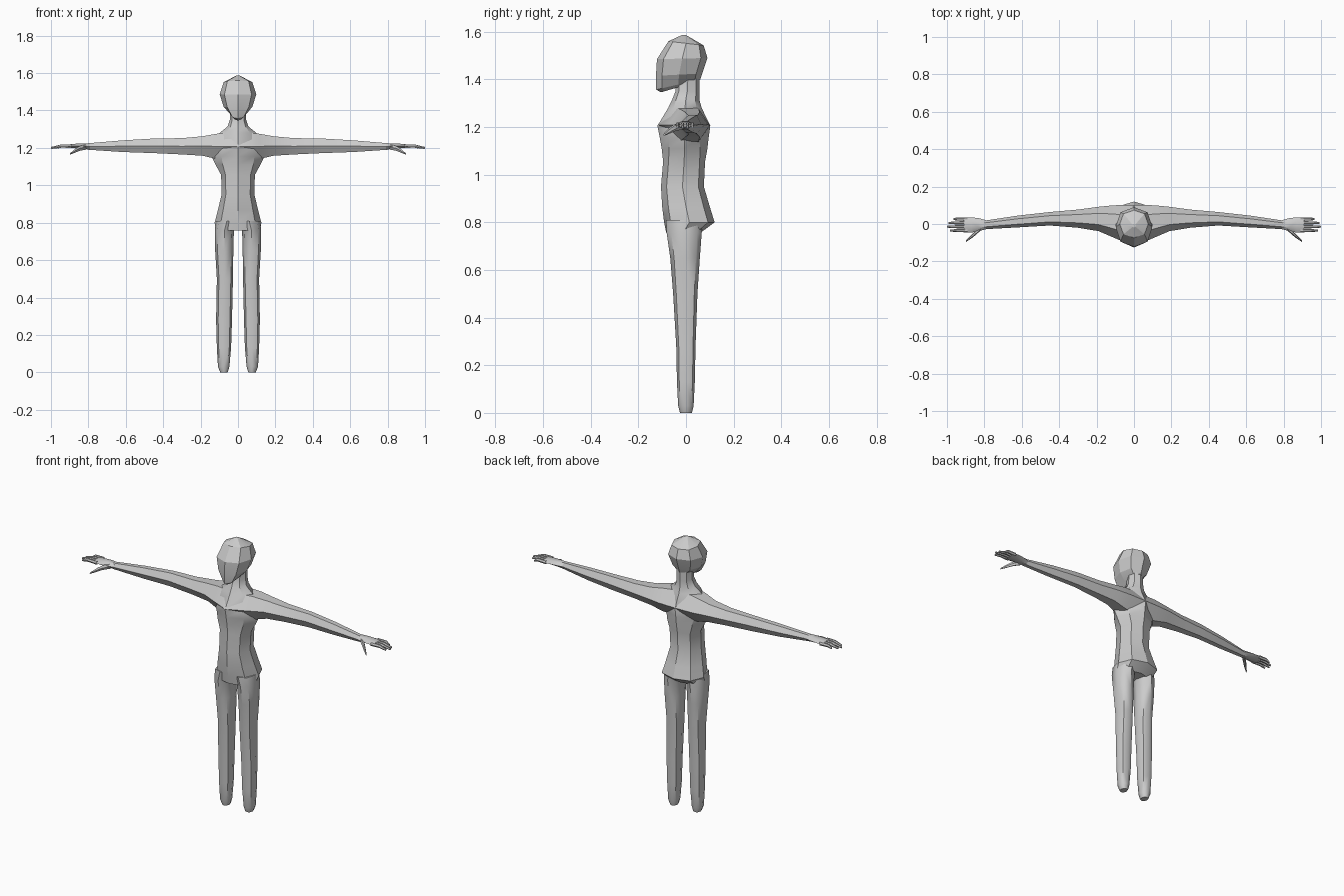
import bpy
import bmesh
import math

cube = bpy.data.objects.get("Cube")
if cube:
    bpy.data.objects.remove(cube, do_unlink=True)

GREY = (0.6, 0.6, 0.6, 1.0)
clay = bpy.data.materials.new("plain grey")
clay.use_nodes = True
clay.diffuse_color = GREY
clay.node_tree.nodes["Principled BSDF"].inputs["Base Color"].default_value = GREY


def octagon(x, half, front, back, z_front, z_back, corner=0.74):
    """Eight-sided ring around the vertical axis, tilted from front to back."""
    steps = [(0, -1), (corner, -corner), (1, 0), (corner, corner),
             (0, 1), (-corner, corner), (-1, 0), (-corner, -corner)]
    middle, depth = (front + back) / 2, (back - front) / 2
    ring = []
    for sx, sy in steps:
        t = (sy + 1) / 2
        ring.append((x + half * sx, middle + depth * sy,
                     z_front + (z_back - z_front) * t))
    return ring


def hexagon(x, front, back, low, high):
    """Six-sided ring across the arm, with ridges at front and back."""
    inset = (back - front) * 0.27
    ridge = (low + high) / 2
    return [(x, front, ridge), (x, front + inset, high), (x, back - inset, high),
            (x, back, ridge), (x, back - inset, low), (x, front + inset, low)]


def loft(name, rings, cap_start=True, cap_end=True, mirror=False, angle=30):
    """Skin a row of rings into one object."""
    bm = bmesh.new()
    rows = [[bm.verts.new(p) for p in ring] for ring in rings]
    count = len(rows[0])
    for a, b in zip(rows, rows[1:]):
        for i in range(count):
            j = (i + 1) % count
            bm.faces.new((a[i], a[j], b[j], b[i]))
    if cap_start:
        bm.faces.new(rows[0])
    if cap_end:
        bm.faces.new(rows[-1])
    bmesh.ops.recalc_face_normals(bm, faces=bm.faces)
    # An open first ring can confuse the recalculation: check the volume sign
    if bm.calc_volume(signed=True) < 0:
        bmesh.ops.reverse_faces(bm, faces=bm.faces)
    mesh = bpy.data.meshes.new(name)
    bm.to_mesh(mesh)
    bm.free()
    mesh.materials.append(clay)
    obj = bpy.data.objects.new(name, mesh)
    bpy.context.collection.objects.link(obj)
    bpy.ops.object.select_all(action="DESELECT")
    obj.select_set(True)
    bpy.context.view_layer.objects.active = obj
    bpy.ops.object.shade_smooth_by_angle(angle=math.radians(angle))
    if mirror:
        modifier = obj.modifiers.new("mirror", "MIRROR")
        modifier.use_axis[0] = True
    return obj


# Torso and neck: height, half width, front, back, corner fullness
torso = [
    (0.757, 0.118, -0.083, 0.062, 0.74),
    (0.800, 0.125, -0.092, 0.120, 0.74),
    (0.865, 0.108, -0.100, 0.100, 0.74),
    (0.950, 0.088, -0.105, 0.075, 0.74),
    (1.055, 0.090, -0.096, 0.080, 0.74),
    (1.110, 0.120, -0.102, 0.090, 0.68),
    (1.155, 0.142, -0.110, 0.095, 0.62),
    (1.205, 0.140, -0.120, 0.102, 0.60),
    (1.280, 0.098, -0.075, 0.066, 0.66),
    (1.315, 0.055, -0.058, 0.056, 0.72),
    (1.350, 0.044, -0.044, 0.056, 0.72),
    (1.410, 0.044, -0.040, 0.056, 0.72),
]
loft("torso_and_neck", [octagon(0, w, f, b, z, z, k) for z, w, f, b, k in torso])

# Head: half width, front, back, front height, back height
head = [
    (0.022, -0.105, 0.030, 1.346, 1.385),
    (0.040, -0.125, 0.060, 1.357, 1.400),
    (0.077, -0.126, 0.068, 1.415, 1.425),
    (0.098, -0.122, 0.090, 1.485, 1.490),
    (0.076, -0.074, 0.074, 1.560, 1.543),
    (0.010, -0.018, 0.000, 1.586, 1.586),
]
loft("head", [octagon(0, *row) for row in head], angle=20)

# Legs: height, inner side, outer side, front, back
leg = [
    (0.810, 0.000, 0.118, -0.084, 0.068),
    (0.755, 0.022, 0.124, -0.081, 0.066),
    (0.650, 0.025, 0.122, -0.066, 0.058),
    (0.500, 0.027, 0.113, -0.054, 0.048),
    (0.280, 0.032, 0.117, -0.041, 0.040),
    (0.130, 0.037, 0.113, -0.038, 0.037),
    (0.030, 0.046, 0.107, -0.033, 0.032),
    (0.000, 0.055, 0.095, -0.025, 0.025),
]
loft("legs", [octagon((i + o) / 2, (o - i) / 2, f, b, z, z) for z, i, o, f, b in leg],
     mirror=True, angle=50)

# Arms: distance out, front, back, underside, top
arm = [
    (0.00, -0.120, 0.102, 1.130, 1.285),
    (0.11, -0.072, 0.100, 1.140, 1.276),
    (0.19, -0.038, 0.092, 1.158, 1.262),
    (0.30, -0.020, 0.077, 1.165, 1.252),
    (0.45, -0.008, 0.064, 1.172, 1.250),
    (0.62, -0.018, 0.045, 1.178, 1.240),
    (0.80, -0.028, 0.018, 1.190, 1.225),
]
loft("arms", [hexagon(*row) for row in arm], cap_start=False, mirror=True, angle=40)

# Palms
palm = [
    (0.79, -0.028, 0.020, 1.190, 1.225),
    (0.83, -0.038, 0.031, 1.196, 1.224),
    (0.87, -0.046, 0.036, 1.198, 1.222),
    (0.91, -0.045, 0.036, 1.200, 1.218),
]
loft("palms", [hexagon(*row) for row in palm], mirror=True, angle=40)


def finger(name, path):
    """Six-sided tapering finger through points of x, y, z and radius."""
    loft(name, [hexagon(x, y - r, y + r, z - r, z + r) for x, y, z, r in path],
         mirror=True, angle=40)


# Four fingers, from the front of the hand to the back
names = ["index", "middle", "ring", "little"]
for i, (label, tip) in enumerate(zip(names, (0.985, 1.0, 0.992, 0.965))):
    y = -0.035 + 0.0205 * i
    finger(label + "_fingers", [(0.89, y, 1.209, 0.0095),
                                (0.945, y, 1.210, 0.0085),
                                (tip, y, 1.200, 0.005)])

# Thumbs, bent forward and down
finger("thumbs", [(0.81, -0.012, 1.205, 0.014),
                  (0.845, -0.045, 1.198, 0.013),
                  (0.870, -0.068, 1.185, 0.010),
                  (0.897, -0.091, 1.168, 0.004)])
